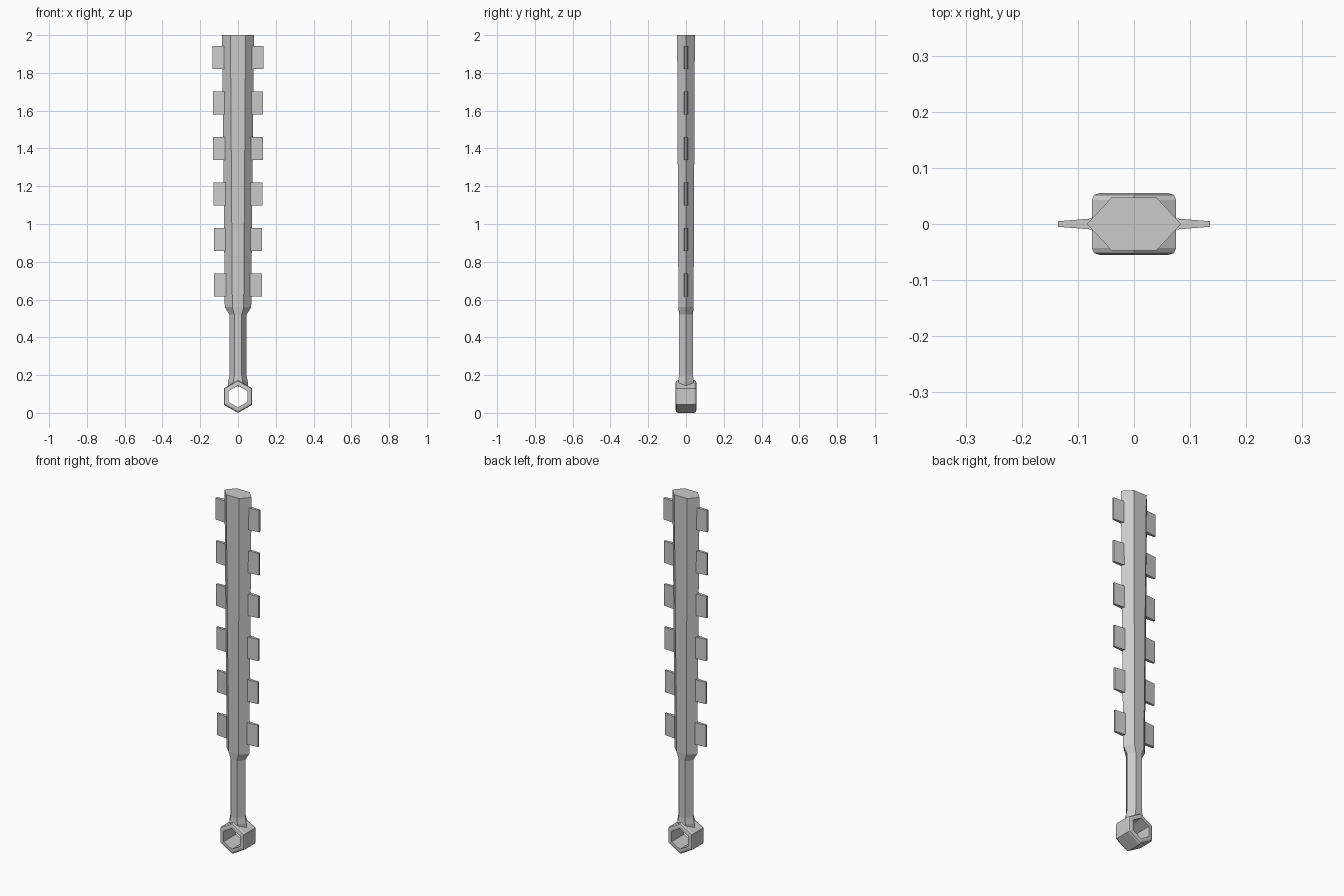
import bpy, bmesh, math

cube = bpy.data.objects.get("Cube")
if cube:
    bpy.data.objects.remove(cube, do_unlink=True)

# One plain grey material
grey = bpy.data.materials.new("stone grey")
grey.use_nodes = True
grey.diffuse_color = (0.6, 0.6, 0.6, 1)
grey.node_tree.nodes["Principled BSDF"].inputs["Base Color"].default_value = (0.6, 0.6, 0.6, 1)


def loft(name, rings, closed=False):
    """Skin a list of equal-length point rings; cap the ends unless closed."""
    bm = bmesh.new()
    loops = [[bm.verts.new(p) for p in ring] for ring in rings]
    n = len(loops[0])
    pairs = list(zip(loops, loops[1:]))
    if closed:
        pairs.append((loops[-1], loops[0]))
    else:
        bm.faces.new(loops[0])
        bm.faces.new(loops[-1])
    for a, b in pairs:
        for i in range(n):
            j = (i + 1) % n
            bm.faces.new((a[i], a[j], b[j], b[i]))
    bmesh.ops.recalc_face_normals(bm, faces=bm.faces)
    mesh = bpy.data.meshes.new(name)
    bm.to_mesh(mesh)
    bm.free()
    mesh.materials.append(grey)
    obj = bpy.data.objects.new(name, mesh)
    bpy.context.collection.objects.link(obj)
    return obj


def section(w, flat, d, z, slope=0.0):
    """Stretched hexagon: pointed at the sides, flat at front and back."""
    xy = [(-w, 0), (-flat, -d), (flat, -d), (w, 0), (flat, d), (-flat, d)]
    return [(x, y, z - slope * abs(x)) for x, y in xy]


# Grip and blade; the lowest section follows the slope of the pommel
loft("blade_and_grip", [
    section(0.052, 0.024, 0.040, 0.160, 0.577),
    section(0.052, 0.024, 0.040, 0.176, 0.2),
    section(0.045, 0.019, 0.037, 0.200),
    section(0.045, 0.019, 0.037, 0.520),
    section(0.070, 0.030, 0.040, 0.560),
    section(0.084, 0.040, 0.047, 2.000),
])

# Hexagonal pommel ring with bevelled rims and a hole through it
ROOT = math.cos(math.pi / 6)
RING_Z = 0.075 / ROOT


def hexagon(apothem, y):
    r = apothem / ROOT
    return [(r * math.sin(i * math.pi / 3), y, RING_Z + r * math.cos(i * math.pi / 3))
            for i in range(6)]


profile = [(0.050, -0.055), (0.061, -0.055), (0.071, -0.052), (0.075, -0.043),
           (0.075, 0.043), (0.071, 0.052), (0.061, 0.055), (0.050, 0.055)]
loft("pommel_ring", [hexagon(a, y) for a, y in profile], closed=True)

# Six tapered teeth along each edge, spreading with the blade
for i in range(6):
    z = 0.676 + 0.241 * i
    inner, outer = 0.064 + 0.0016 * i, 0.126 + 0.0018 * i
    for side, label in ((1, "left"), (-1, "right")):
        rings = [[(side * x, y, z + h) for y, h in
                  ((-t, -0.061), (t, -0.061), (t, 0.061), (-t, 0.061))]
                 for x, t in ((inner, 0.010), (outer, 0.005))]
        loft(f"{label}_tooth_{i + 1}", rings)
